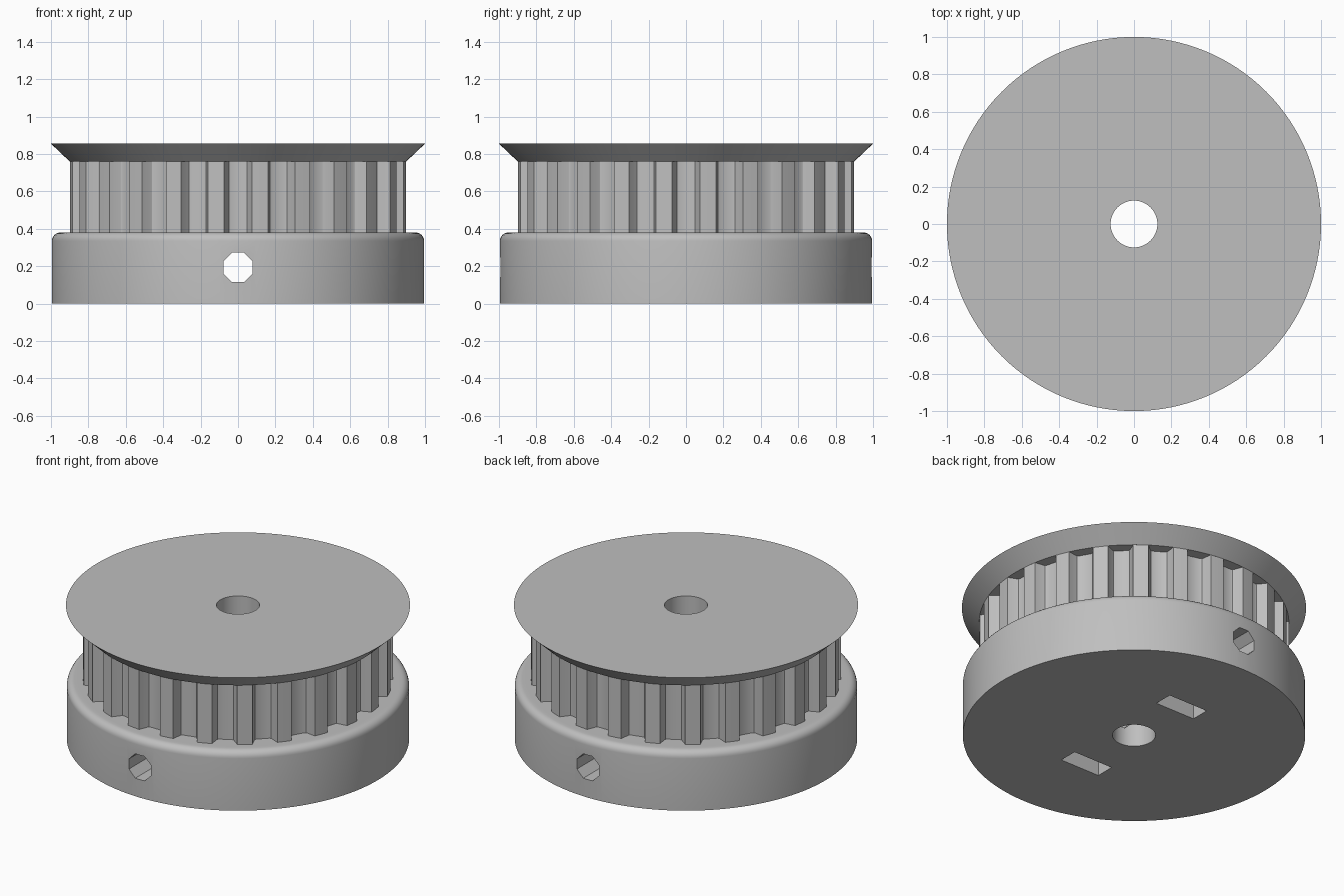
import bpy, bmesh
from math import pi, sin, cos, radians
from mathutils import Matrix, Vector

cube = bpy.data.objects.get("Cube")
if cube:
    bpy.data.objects.remove(cube, do_unlink=True)

grey = bpy.data.materials.new("light_grey")
grey.use_nodes = True
grey.diffuse_color = (0.52, 0.52, 0.52, 1)
grey.node_tree.nodes["Principled BSDF"].inputs["Base Color"].default_value = (0.52, 0.52, 0.52, 1)


def circle(radius, sides=128, offset=0.0):
    return [(radius * cos(2 * pi * i / sides + offset),
             radius * sin(2 * pi * i / sides + offset)) for i in range(sides)]


def stack(name, rings, matrix=Matrix()):
    """Solid made of (outline, z) rings, capped at both ends."""
    bm = bmesh.new()
    loops = [[bm.verts.new((x, y, z)) for x, y in outline] for outline, z in rings]
    for a, b in zip(loops, loops[1:]):
        for i in range(len(a)):
            j = (i + 1) % len(a)
            bm.faces.new((a[i], a[j], b[j], b[i]))
    bm.faces.new(loops[0][::-1])
    bm.faces.new(loops[-1])
    bm.transform(matrix)
    bmesh.ops.recalc_face_normals(bm, faces=bm.faces)
    mesh = bpy.data.meshes.new(name)
    bm.to_mesh(mesh)
    bm.free()
    mesh.materials.append(grey)
    obj = bpy.data.objects.new(name, mesh)
    bpy.context.collection.objects.link(obj)
    return obj


def cut(obj, cutters):
    """Subtract the cutters and bake the result."""
    for cutter in cutters:
        mod = obj.modifiers.new("cut", 'BOOLEAN')
        mod.operation = 'DIFFERENCE'
        mod.solver = 'EXACT'
        mod.object = cutter
    bpy.context.view_layer.update()
    graph = bpy.context.evaluated_depsgraph_get()
    mesh = bpy.data.meshes.new_from_object(obj.evaluated_get(graph))
    obj.modifiers.clear()
    obj.data = mesh


# Cutters: shaft bore, cross screw hole and two captive nut slots
along_y = Matrix.Rotation(pi / 2, 4, 'X')
hole_z = 0.194
bore = stack("bore_cutter", [(circle(0.125, 64), -0.1), (circle(0.125, 64), 1)])
octagon = [(x, y + hole_z) for x, y in circle(0.085, 8, pi / 8)]
screw = stack("screw_cutter", [(octagon, -1.1), (octagon, 1.1)], along_y)
nut = [(-0.14, -0.1), (0.14, -0.1), (0.14, 0.275), (0, 0.355), (-0.14, 0.275)]
slots = [stack("nut_slot_cutter", [(nut, y - 0.06), (nut, y + 0.06)], along_y)
         for y in (-0.43, 0.43)]

# Base collar with a rounded upper rim
base_r, base_h, fillet = 0.995, 0.38, 0.045
rings = [(circle(base_r), 0)]
for k in range(7):
    t = k / 6 * pi / 2
    rings.append((circle(base_r - fillet + fillet * cos(t)), base_h - fillet + fillet * sin(t)))
rings.append((circle(0.93), base_h))
base = stack("base_collar", rings)
cut(base, [bore, screw] + slots)

# Toothed drum: a groove cut every 15 degrees, centred on the axes
teeth, drum_r, flange_z = 24, 0.9, 0.76
half = [(0.074, 0.0), (0.051, 0.058), (0.047, 0.064), (0.038, 0.068)]
groove = [(-w, d) for w, d in half] + [(w, d) for w, d in reversed(half)]
outline = []
for i in range(teeth):
    turn = Matrix.Rotation(i * 2 * pi / teeth, 2)
    for w, d in groove:
        rim = (drum_r ** 2 - w ** 2) ** 0.5 if d == 0 else drum_r
        outline.append(tuple(turn @ Vector((rim - d, w))))
    # Middle of the tooth tip keeps the crown round
    mid = (i + 0.5) * 2 * pi / teeth
    outline.append((drum_r * cos(mid), drum_r * sin(mid)))
drum = stack("toothed_drum", [(outline, base_h), (outline, flange_z)])
cut(drum, [bore])

# Conical retaining flange
flange = stack("retaining_flange", [(circle(drum_r), flange_z), (circle(1.0), 0.855)])
cut(flange, [bore])

for cutter in [bore, screw] + slots:
    bpy.data.objects.remove(cutter, do_unlink=True)

# Smooth the round walls, keep the edges crisp
bpy.ops.object.select_all(action='DESELECT')
for obj in (base, drum, flange):
    obj.select_set(True)
bpy.context.view_layer.objects.active = base
bpy.ops.object.shade_smooth_by_angle(angle=radians(30))
